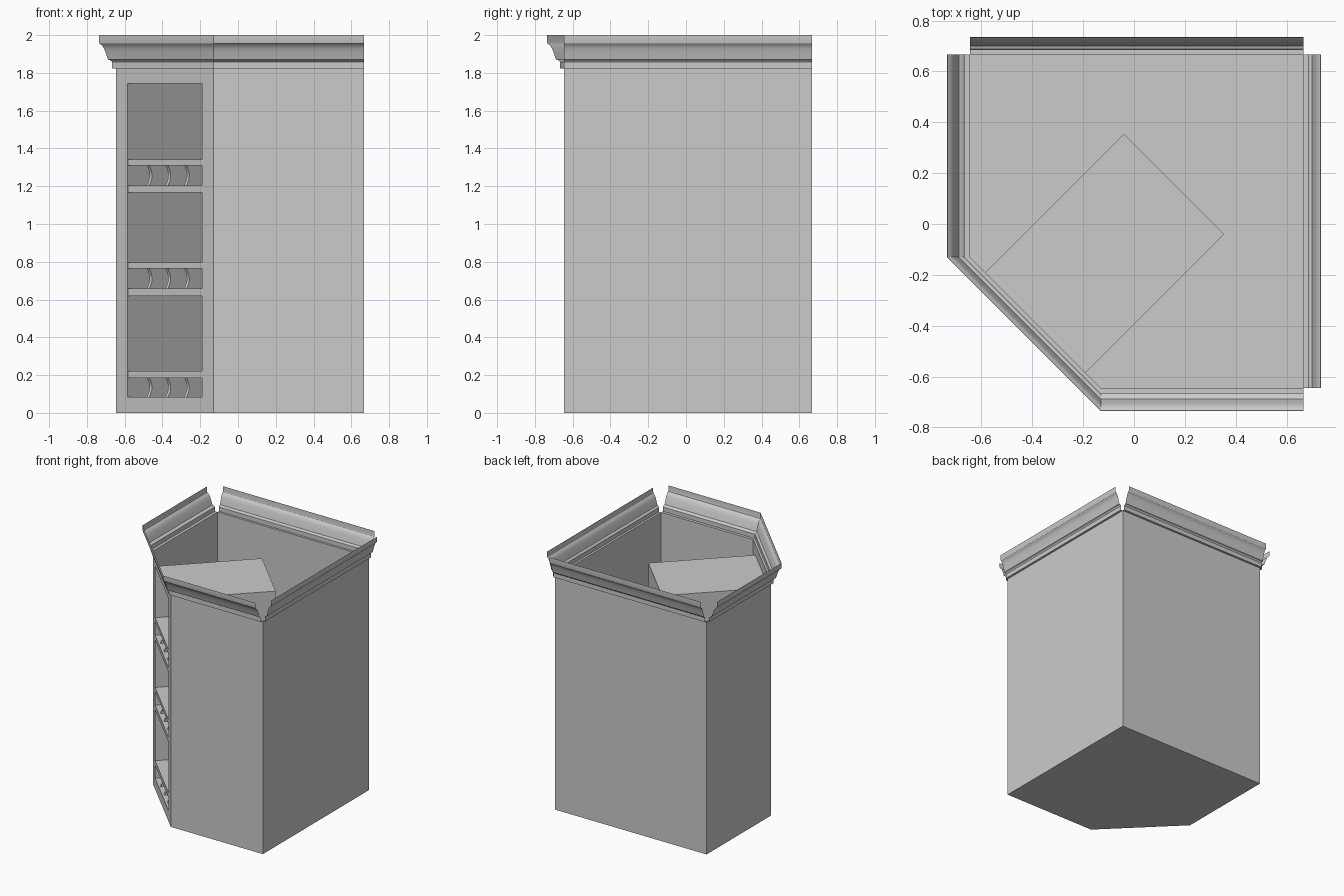
import bpy, bmesh, math
from mathutils import Vector

cube = bpy.data.objects.get("Cube")
if cube:
    bpy.data.objects.remove(cube, do_unlink=True)

grey = bpy.data.materials.new("plain_grey")
grey.use_nodes = True
grey.diffuse_color = (0.6, 0.6, 0.6, 1)
grey.node_tree.nodes["Principled BSDF"].inputs["Base Color"].default_value = (0.6, 0.6, 0.6, 1)

# Main dimensions: square plan with the front right corner cut off
LO, HI, CUT = -0.645, 0.667, -0.13
TOP = 1.824
DIAGONAL = (CUT - LO) * math.sqrt(2)
U0, U1, DEPTH = 0.085, 0.643, 0.77
Z0, Z1 = 0.085, 1.743


def make_object(name, bm, smooth=False, on_diagonal=False):
    bmesh.ops.remove_doubles(bm, verts=bm.verts, dist=0.0001)
    mesh = bpy.data.meshes.new(name)
    bm.to_mesh(mesh)
    bm.free()
    mesh.materials.append(grey)
    obj = bpy.data.objects.new(name, mesh)
    bpy.context.collection.objects.link(obj)
    if on_diagonal:  # local x runs along the cut face, local y goes inwards
        obj.location = (LO, CUT, 0)
        obj.rotation_euler.z = math.radians(-45)
    if smooth:
        bpy.ops.object.select_all(action="DESELECT")
        obj.select_set(True)
        bpy.context.view_layer.objects.active = obj
        bpy.ops.object.shade_smooth_by_angle(angle=math.radians(30))
    return obj


def face(bm, points):
    bm.faces.new([bm.verts.new(p) for p in points])


def upright(bm, a, b, z0, z1):
    face(bm, [(*a, z0), (*b, z0), (*b, z1), (*a, z1)])


def prism(name, outline, x0, x1):
    """Extrude a (y, z) outline along the cut face."""
    bm = bmesh.new()
    face(bm, [(x0, y, z) for y, z in outline])
    ext = bmesh.ops.extrude_face_region(bm, geom=bm.faces[:])
    moved = [v for v in ext["geom"] if isinstance(v, bmesh.types.BMVert)]
    bmesh.ops.translate(bm, verts=moved, vec=(x1 - x0, 0, 0))
    bmesh.ops.recalc_face_normals(bm, faces=bm.faces)
    return make_object(name, bm, on_diagonal=True)


# Open-topped cabinet walls and floor
corners = [(LO, CUT), (CUT, LO), (HI, LO), (HI, HI), (LO, HI)]
bm = bmesh.new()
for i in range(1, 5):
    upright(bm, corners[i], corners[(i + 1) % 5], 0, TOP)
face(bm, [(x, y, 0) for x, y in reversed(corners)])
make_object("cabinet_walls", bm)

# Frame around the opening in the cut face
bm = bmesh.new()
for u0, u1, z0, z1 in [(0, U0, 0, TOP), (U1, DIAGONAL, 0, TOP), (U0, U1, 0, Z0), (U0, U1, Z1, TOP)]:
    upright(bm, (u0, 0), (u1, 0), z0, z1)
make_object("opening_frame", bm, on_diagonal=True)

# Niche lining behind the opening
bm = bmesh.new()
lining = [(U0, 0), (U0, DEPTH), (U1, DEPTH), (U1, 0)]
for a, b in zip(lining, lining[1:]):
    upright(bm, a, b, Z0, Z1)
face(bm, [(x, y, Z0) for x, y in reversed(lining)])
face(bm, [(x, y, Z1) for x, y in lining])
make_object("niche_lining", bm, on_diagonal=True)

# Shelves
shelves = [(0.186, 0.223), (0.62, 0.658), (0.764, 0.796), (1.167, 1.204), (1.31, 1.342)]
back = DEPTH - 0.002
for i, (z0, z1) in enumerate(shelves):
    prism(f"shelf_{i + 1}", [(0, z0), (back, z0), (back, z1), (0, z1)], U0 + 0.002, U1 - 0.002)

# Cubby dividers with a scooped front edge
for row, (z0, z1) in enumerate([(Z0, 0.186), (0.658, 0.764), (1.204, 1.31)]):
    steps = [k / 8 for k in range(9)]
    scoop = [(0.015 + 0.02 * math.sin(math.pi * t), z1 + (z0 - z1) * t) for t in steps]
    for k in (1, 2, 3):
        u = U0 + (U1 - U0) * k / 4
        prism(f"divider_{row + 1}_{k}", scoop + [(back, z0), (back, z1)], u - 0.009, u + 0.009)

# Crown moulding strips, open at the two back corners and the front left corner
profile = [(0, 1.824), (0.022, 1.824), (0.022, 1.858), (0.03, 1.866), (0.043, 1.87), (0.048, 1.885),
           (0.055, 1.905), (0.064, 1.928), (0.074, 1.945), (0.088, 1.955), (0.091, 1.965), (0.091, 2.0)]
left, front, right, rear = (Vector(d) for d in [(-1, 0), (0, -1), (1, 0), (0, 1)])
strips = {
    "crown_right": (corners[4], left, corners[0], left),
    "crown_diagonal": (corners[0], left, corners[1], front),
    "crown_front": (corners[1], front, corners[2], front),
    "crown_left": (corners[2], right, corners[3], right),
    "crown_back": (corners[3], rear, corners[4], rear),
}
for name, (a, out_a, b, out_b) in strips.items():
    bm = bmesh.new()
    # The strips on the back and left sides project a little less
    scale = 0.75 if name in ("crown_left", "crown_back") else 1
    for (d0, z0), (d1, z1) in zip(profile, profile[1:]):
        d0, d1 = d0 * scale, d1 * scale
        a0, a1 = Vector(a) + out_a * d0, Vector(a) + out_a * d1
        b0, b1 = Vector(b) + out_b * d0, Vector(b) + out_b * d1
        face(bm, [(*a0, z0), (*b0, z0), (*b1, z1), (*a1, z1)])
    make_object(name, bm, smooth=True)
